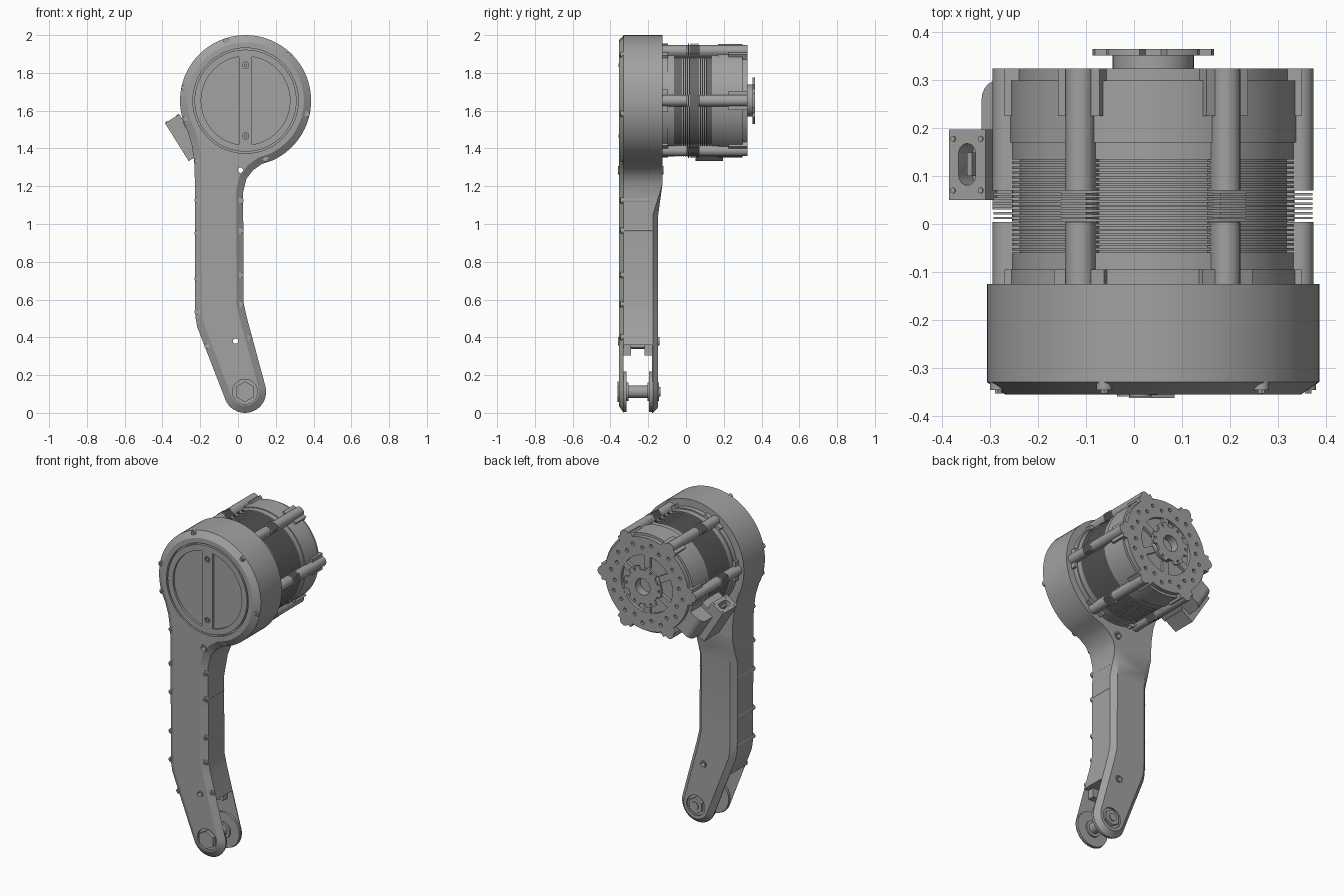
import bpy, bmesh
from math import sin, cos, pi, radians, degrees, acos
from mathutils import Matrix

if "Cube" in bpy.data.objects:
    bpy.data.objects.remove(bpy.data.objects["Cube"])

CX, CZ = 0.04, 1.653           # motor axis
PX, PZ = 0.037, 0.112          # fork pin axis

metal = bpy.data.materials.new("grey metal")
metal.use_nodes = True
grey = (0.36, 0.36, 0.36, 1)
metal.diffuse_color = grey
metal.node_tree.nodes["Principled BSDF"].inputs["Base Color"].default_value = grey
parts = []


def finish(name, bm):
    bmesh.ops.recalc_face_normals(bm, faces=bm.faces)
    me = bpy.data.meshes.new(name)
    bm.to_mesh(me)
    bm.free()
    me.materials.append(metal)
    ob = bpy.data.objects.new(name, me)
    bpy.context.collection.objects.link(ob)
    parts.append(ob)
    return ob


def cyl(bm, x, z, y0, y1, r, seg=32):
    m = Matrix.Translation((x, (y0 + y1) / 2, z)) @ Matrix.Rotation(-pi / 2, 4, 'X')
    bmesh.ops.create_cone(bm, cap_ends=True, segments=seg, radius1=r, radius2=r, depth=y1 - y0, matrix=m)


def polar(r, deg, x=CX, z=CZ):
    a = radians(deg)
    return (x + r * cos(a), z + r * sin(a))


def arc(r, a0, a1, n, x=CX, z=CZ):
    return [polar(r, a0 + (a1 - a0) * i / n, x, z) for i in range(n + 1)]


def radial(deg, r, y, t):
    # frame on the motor: x outward, y along the axis, z tangential
    return (Matrix.Translation((CX, 0, CZ)) @ Matrix.Rotation(-radians(deg), 4, 'Y')
            @ Matrix.Translation((r, y, t)))


def block(bm, deg, r0, r1, t0, t1, y0, y1):
    m = radial(deg, (r0 + r1) / 2, (y0 + y1) / 2, (t0 + t1) / 2)
    bmesh.ops.create_cube(bm, size=1, matrix=m @ Matrix.Diagonal((r1 - r0, y1 - y0, t1 - t0, 1)))


def peg(bm, deg, r, y, t0, t1, radius, seg=20):
    bmesh.ops.create_cone(bm, cap_ends=True, segments=seg, radius1=radius, radius2=radius,
                          depth=t1 - t0, matrix=radial(deg, r, y, (t0 + t1) / 2))


def prism(bm, pts, y0, y1):
    f = bm.faces.new([bm.verts.new((x, y0, z)) for x, z in pts])
    ext = bmesh.ops.extrude_face_region(bm, geom=[f], use_keep_orig=True)["geom"]
    bmesh.ops.translate(bm, verts=[g for g in ext if isinstance(g, bmesh.types.BMVert)], vec=(0, y1 - y0, 0))
    back = [g for g in ext if isinstance(g, bmesh.types.BMFace)][0]
    bmesh.ops.recalc_face_normals(bm, faces=bm.faces)
    return f, back


def lathe(bm, profile, seg=72, x=CX, z=CZ):
    vs = [bm.verts.new((x + r, y, z)) for r, y in profile]
    es = [bm.edges.new(p) for p in zip(vs, vs[1:])]
    bmesh.ops.spin(bm, geom=vs + es, cent=(x, 0, z), axis=(0, 1, 0), angle=2 * pi, steps=seg)
    bmesh.ops.remove_doubles(bm, verts=bm.verts, dist=1e-5)


def cut(ob, bm):
    tool = finish("cutter", bm)
    parts.remove(tool)
    tool.hide_render = True
    mod = ob.modifiers.new("cut", 'BOOLEAN')
    mod.object, mod.operation, mod.solver = tool, 'DIFFERENCE', 'EXACT'
    bpy.context.view_layer.objects.active = ob
    bpy.ops.object.modifier_apply(modifier=mod.name)
    bpy.data.objects.remove(tool)


# Leg housing: round head, bent arm and rounded foot in one outline
outline = arc(0.347, -66, 208, 60)
outline += [(-0.245, 1.42), (-0.232, 1.33), (-0.228, 1.22), (-0.227, 0.56), (-0.224, 0.5), (-0.216, 0.455)]
outline += arc(0.112, 199, 375, 24, PX, PZ)
outline += [(0.048, 0.5), (0.03, 0.58), (0.027, 1.17), (0.045, 1.24), (0.08, 1.285), (0.125, 1.317)]
bm = bmesh.new()
front, back = prism(bm, outline, -0.33, -0.175)
for face, width, depth in ((front, 0.038, -0.026), (back, 0.03, 0.028)):
    bmesh.ops.inset_region(bm, faces=[face], thickness=width, use_even_offset=True)
    bmesh.ops.translate(bm, verts=face.verts[:], vec=(0, depth, 0))
for z in (1.05, 1.13, 1.21):
    bmesh.ops.bisect_plane(bm, geom=bm.verts[:] + bm.edges[:] + bm.faces[:],
                           plane_co=(0, 0, z), plane_no=(0, 0, 1))
for v in bm.verts:             # the back swells up to the motor seat
    if v.co.y > -0.2:
        t = min(max((v.co.z - 1.05) / 0.16, 0), 1)
        v.co.y += (-0.125 - v.co.y) * t
housing = finish("leg_housing", bm)

# Cover seat, bolt seats and through holes, then the fork slot
holes = ((0.013, 1.285, -0.127), (-0.013, 0.38, -0.149))
bm = bmesh.new()
cyl(bm, CX, CZ, -0.4, -0.335, 0.279, 72)
cyl(bm, PX, PZ, -0.4, -0.342, 0.066)
cyl(bm, PX, PZ, -0.158, -0.1, 0.062)
for x, z, _ in holes:
    cyl(bm, x, z, -0.5, 0, 0.014, 20)
cut(housing, bm)
bm = bmesh.new()
bmesh.ops.create_cube(bm, size=1, matrix=Matrix.Translation((0, -0.255, 0.13))
                      @ Matrix.Diagonal((1, 0.15, 0.46, 1)))
cut(housing, bm)

# Front cover with two sunken half discs
bm = bmesh.new()
cyl(bm, CX, CZ, -0.356, -0.33, 0.27, 72)
cover = finish("front_cover", bm)
bm = bmesh.new()
half = degrees(acos(0.035 / 0.235))
for side in (0, 180):
    prism(bm, arc(0.235, side - half, side + half, 32), -0.4, -0.342)
for s in (-1, 1):
    cyl(bm, CX, CZ + s * 0.187, -0.4, -0.345, 0.017, 20)
cut(cover, bm)
bm = bmesh.new()
for s in (-1, 1):
    cyl(bm, CX, CZ + s * 0.187, -0.357, -0.34, 0.009, 12)
finish("cover_screws", bm)

# Housing screws with their side channels
spots = [polar(0.331, a) for a in (108, 47, 168, -12, 197)]
spots += [(-0.214, z) for z in (1.335, 1.125, 0.95, 0.71, 0.535)]
spots += [(0.014, z) for z in (1.125, 0.965, 0.73, 0.575)]
spots += [(0.145, 1.347), (-0.162, 0.355), (0.057, 0.4)]
bm = bmesh.new()
for x, z in spots:
    cyl(bm, x, z, -0.338, -0.175, 0.0155, 12)
    cyl(bm, x, z, -0.347, -0.325, 0.0165, 16)
    cyl(bm, x, z, -0.354, -0.34, 0.008, 6)
finish("housing_screws", bm)

# Sleeves lining the through holes
bm = bmesh.new()
for x, z, rear in holes:
    for y in (-0.36, rear):
        lathe(bm, ((0.014, y), (0.023, y), (0.023, y + 0.008), (0.014, y + 0.008), (0.014, y)), 20, x, z)
finish("hole_sleeves", bm)

# Fork pin, bosses, hex bolt and slot stops
bm = bmesh.new()
cyl(bm, PX, PZ, -0.335, -0.175, 0.033)
for y0, y1, r in ((-0.318, -0.305, 0.05), (-0.205, -0.192, 0.05), (-0.332, -0.315, 0.108), (-0.195, -0.178, 0.108)):
    cyl(bm, PX, PZ, y0, y1, r, 40)
finish("fork_pin", bm)
bm = bmesh.new()
m = Matrix.Translation((PX, -0.25, PZ)) @ Matrix.Rotation(-pi / 2, 4, 'X')
for y0, y1, r in ((-0.363, -0.338, 0.055), (-0.165, -0.142, 0.05)):
    cyl(bm, PX, PZ, y0, y1, r, 6)
cyl(bm, PX, PZ, -0.15, -0.136, 0.024, 16)
finish("hex_bolt", bm)
bm = bmesh.new()
for y in (-0.31, -0.2):
    bmesh.ops.create_cube(bm, size=1, matrix=Matrix.Translation((-0.035, y, 0.335))
                          @ Matrix.Diagonal((0.18, 0.04, 0.06, 1)))
finish("fork_stops", bm)

# Motor body: turned profile with cooling fins and a stepped rear face
prof = [(0, -0.13), (0.302, -0.13), (0.302, -0.095), (0.295, -0.095)]
for i in range(20):
    y = -0.06 + i * 0.01
    prof += [(0.295, y), (0.28, y), (0.28, y + 0.005), (0.295, y + 0.005)]
prof += [(0.295, 0.17), (0.3, 0.17), (0.3, 0.3), (0.285, 0.3), (0.285, 0.325), (0.175, 0.325), (0.175, 0.305), (0, 0.305)]
bm = bmesh.new()
lathe(bm, prof)
motor = finish("motor_body", bm)
bm = bmesh.new()
for i in range(24):
    x, z = polar(0.22 if i % 2 else 0.245, i * 15 + 7)
    cyl(bm, x, z, 0.31, 0.34, 0.011, 12)
cut(motor, bm)

# Six bosses around the motor, with fins crossing the gap between them
bm = bmesh.new()
for deg in range(0, 360, 60):
    x, z = polar(0.305, deg)
    for y0, y1 in ((-0.125, 0.004), (0.07, 0.325)):
        cyl(bm, x, z, y0, y1, 0.03, 20)
        block(bm, deg, 0.26, 0.305, -0.03, 0.03, y0, y1)
    block(bm, deg, 0.26, 0.31, -0.06, 0.06, -0.125, -0.095)
    block(bm, deg, 0.26, 0.31, -0.05, 0.05, 0.225, 0.325)
    for i in range(6):
        y = 0.01 + i * 0.01
        block(bm, deg, 0.26, 0.333, -0.03, 0.03, y, y + 0.005)
    block(bm, deg + 30, 0.1, 0.18, -0.02, 0.02, 0.3, 0.324)
finish("motor_bosses", bm)

# Output hub with a lobed flange and a bore
bm = bmesh.new()
lathe(bm, [(0, 0.315), (0.05, 0.315), (0.05, 0.362), (0.085, 0.362), (0.085, 0.3), (0, 0.3)], 40)
finish("hub_neck", bm)
lobes = []
for k in range(6):
    lobes += arc(0.127, k * 60 - 17, k * 60 + 17, 6) + arc(0.104, k * 60 + 21, k * 60 + 39, 3)
bm = bmesh.new()
prism(bm, lobes, 0.352, 0.365)
flange = finish("hub_flange", bm)
bm = bmesh.new()
cyl(bm, CX, CZ, 0.3, 0.4, 0.05, 40)
for k in range(6):
    x, z = polar(0.11, k * 60)
    cyl(bm, x, z, 0.3, 0.4, 0.008, 12)
cut(flange, bm)

# Cable connector on the lower right of the motor, with an oval socket
TILT = 212
bm = bmesh.new()
block(bm, TILT, 0.335, 0.425, -0.125, 0.112, 0.05, 0.197)
box = finish("connector_box", bm)
for y in (0.102, 0.147):
    bm = bmesh.new()
    peg(bm, TILT, 0.38, y, -0.2, -0.07, 0.021)
    cut(box, bm)
bm = bmesh.new()
block(bm, TILT, 0.359, 0.401, -0.2, -0.07, 0.102, 0.147)
cut(box, bm)
bm = bmesh.new()
block(bm, TILT, 0.374, 0.386, -0.115, -0.06, 0.1, 0.149)
for r in (0.346, 0.414):
    for y in (0.07, 0.178):
        peg(bm, TILT, r, y, -0.128, -0.12, 0.006, 12)
finish("connector_pins", bm)
bm = bmesh.new()
block(bm, TILT, 0.26, 0.345, -0.08, 0.1, 0.03, 0.197)
block(bm, TILT, 0.26, 0.345, -0.06, 0.09, 0.19, 0.3)
peg(bm, TILT, 0.345, 0.26, -0.06, 0.09, 0.04)
block(bm, TILT, 0.345, 0.385, -0.06, 0.09, 0.19, 0.26)
finish("connector_mount", bm)

# Smooth the round faces, keep hard edges
bpy.ops.object.select_all(action='DESELECT')
for ob in parts:
    ob.select_set(True)
bpy.context.view_layer.objects.active = parts[0]
bpy.ops.object.shade_smooth_by_angle(angle=radians(30))
